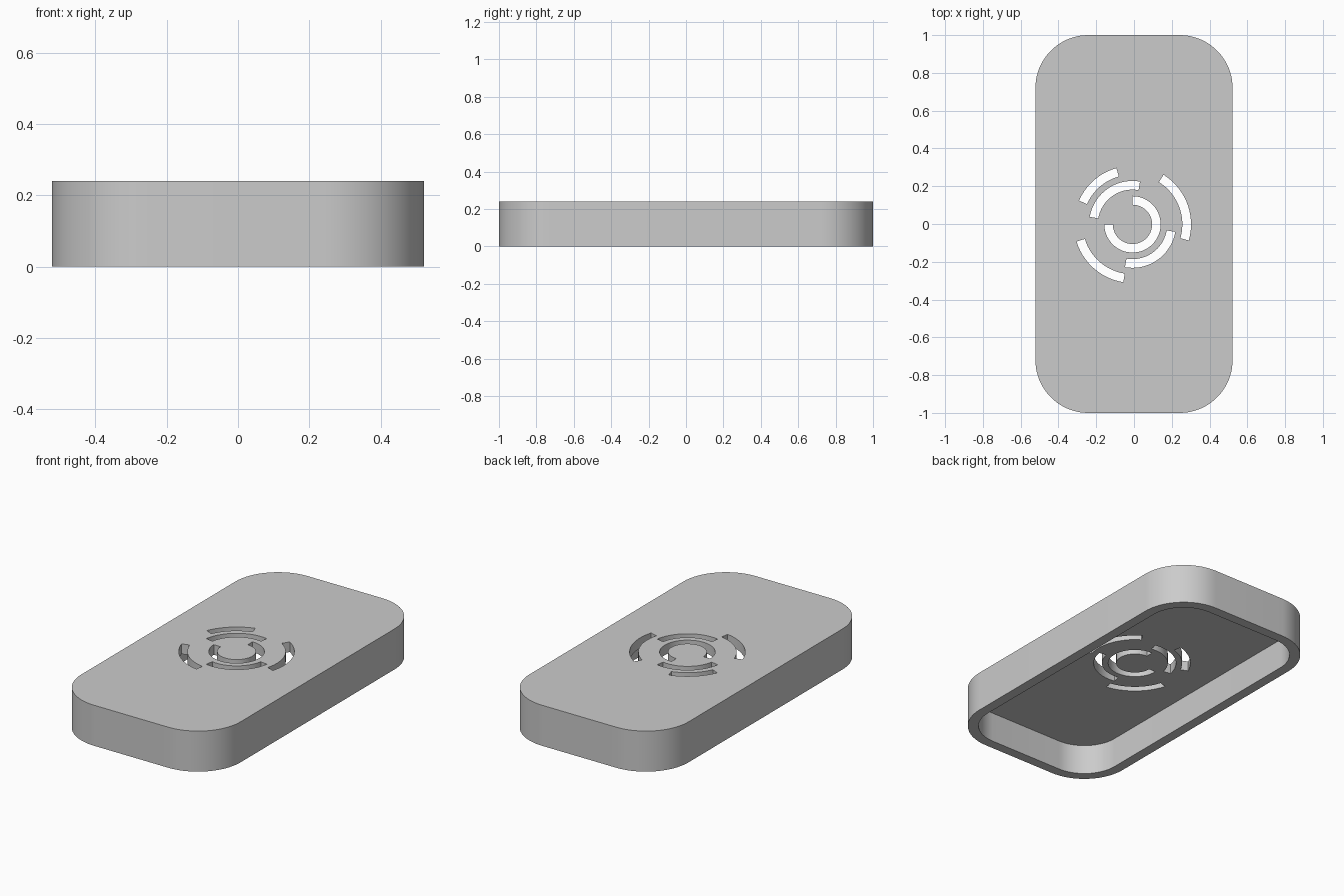
import bpy, bmesh, math

if "Cube" in bpy.data.objects:
    bpy.data.objects.remove(bpy.data.objects["Cube"])

W, L, H = 0.522, 1.0, 0.24      # half width, half length, height
R, T = 0.28, 0.06               # corner radius, wall thickness
CENTRE = (-0.008, -0.002)       # middle of the slot rings

grey = bpy.data.materials.new("grey")
grey.diffuse_color = (0.6, 0.6, 0.6, 1)
grey.use_nodes = True
grey.node_tree.nodes["Principled BSDF"].inputs["Base Color"].default_value = grey.diffuse_color


def add_prism(bm, outline, z0, z1):
    """Extrude a counter-clockwise outline from z0 up to z1."""
    low = [bm.verts.new((x, y, z0)) for x, y in outline]
    high = [bm.verts.new((x, y, z1)) for x, y in outline]
    bm.faces.new(low[::-1])
    bm.faces.new(high)
    n = len(outline)
    for i in range(n):
        j = (i + 1) % n
        bm.faces.new((low[i], low[j], high[j], high[i]))


def make_object(name, prisms):
    bm = bmesh.new()
    for outline, z0, z1 in prisms:
        add_prism(bm, outline, z0, z1)
    mesh = bpy.data.meshes.new(name)
    bm.to_mesh(mesh)
    bm.free()
    mesh.materials.append(grey)
    obj = bpy.data.objects.new(name, mesh)
    bpy.context.collection.objects.link(obj)
    return obj


def rounded_rectangle(w, l, r, steps=20):
    pts = []
    for k, (sx, sy) in enumerate(((1, 1), (-1, 1), (-1, -1), (1, -1))):
        for i in range(steps + 1):
            a = math.pi / 2 * (k + i / steps)
            pts.append((sx * (w - r) + r * math.cos(a),
                        sy * (l - r) + r * math.sin(a)))
    return pts


def arc_slot(r_in, r_out, start, end):
    steps = max(8, round((end - start) / 5))
    angles = [math.radians(start + (end - start) * i / steps)
              for i in range(steps + 1)]
    path = [(r_out, a) for a in angles] + [(r_in, a) for a in reversed(angles)]
    return [(CENTRE[0] + r * math.cos(a), CENTRE[1] + r * math.sin(a))
            for r, a in path]


# Solid body, hollow underneath, with curved slots through the top
cover = make_object("cover", [(rounded_rectangle(W, L, R), 0, H)])
cavity = make_object("cavity_cutter",
                     [(rounded_rectangle(W - T, L - T, R - T), -0.1, H - T)])
slots = [(0.104, 0.149, 180, 450),
         (0.184, 0.230, 80, 170), (0.184, 0.230, 260, 350),
         (0.264, 0.310, -16, 58), (0.264, 0.310, 106, 156),
         (0.264, 0.310, 197, 261)]
vents = make_object("slot_cutter",
                    [(arc_slot(*s), H - T - 0.05, H + 0.1) for s in slots])

for cutter in (cavity, vents):
    cutter.hide_render = True
    mod = cover.modifiers.new(cutter.name, 'BOOLEAN')
    mod.operation = 'DIFFERENCE'
    mod.solver = 'EXACT'
    mod.object = cutter

# Bake the cuts, then drop the cutters
bpy.context.view_layer.update()
depsgraph = bpy.context.evaluated_depsgraph_get()
result = bpy.data.meshes.new_from_object(cover.evaluated_get(depsgraph))
cover.modifiers.clear()
cover.data = result
for cutter in (cavity, vents):
    bpy.data.objects.remove(cutter)

# Smooth rounded walls with crisp edges
bpy.context.view_layer.objects.active = cover
cover.select_set(True)
bpy.ops.object.shade_smooth_by_angle(angle=math.radians(30))
